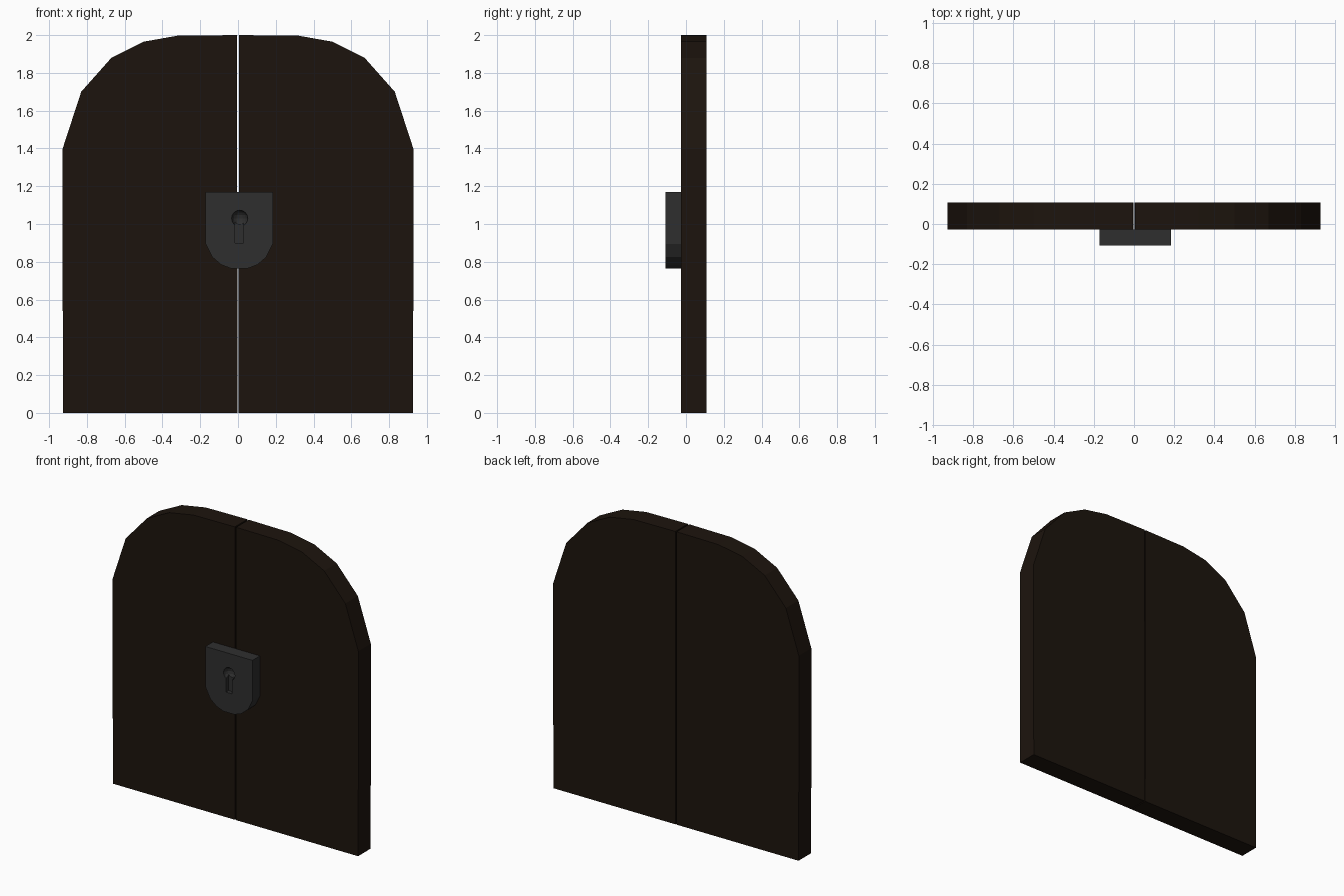
import bpy, bmesh

if "Cube" in bpy.data.objects:
    bpy.data.objects.remove(bpy.data.objects["Cube"])


def material(name, color):
    m = bpy.data.materials.new(name)
    m.diffuse_color = (*color, 1)
    m.use_nodes = True
    m.node_tree.nodes["Principled BSDF"].inputs["Base Color"].default_value = m.diffuse_color
    return m


def slab(name, profile, y0, y1, mat=None):
    """Extrude an x-z outline from y0 to y1."""
    bm = bmesh.new()
    face = bm.faces.new([bm.verts.new((x, y0, z)) for x, z in profile])
    ext = bmesh.ops.extrude_face_region(bm, geom=[face])
    for v in ext["geom"]:
        if isinstance(v, bmesh.types.BMVert):
            v.co.y = y1
    bmesh.ops.recalc_face_normals(bm, faces=bm.faces)
    mesh = bpy.data.meshes.new(name)
    bm.to_mesh(mesh)
    bm.free()
    obj = bpy.data.objects.new(name, mesh)
    bpy.context.collection.objects.link(obj)
    if mat:
        mesh.materials.append(mat)
    return obj


def cut(target, cutter):
    """Carve the cutter out of the target, then discard the cutter."""
    mod = target.modifiers.new("cut", 'BOOLEAN')
    mod.operation = 'DIFFERENCE'
    mod.solver = 'EXACT'
    mod.object = cutter
    bpy.context.view_layer.objects.active = target
    bpy.ops.object.modifier_apply(modifier=mod.name)
    bpy.data.objects.remove(cutter)


wood = material("dark_wood", (0.012, 0.007, 0.004))
iron = material("dark_iron", (0.028, 0.028, 0.028))

# Two arched door leaves with a narrow gap between them
leaf = [(0.003, 0), (0.926, 0), (0.928, 0.6), (0.928, 1.4), (0.83, 1.7),
        (0.67, 1.88), (0.50, 1.965), (0.32, 1.997), (0.005, 2.0)]
for name, s in (("right_door_leaf", 1), ("left_door_leaf", -1)):
    slab(name, [(s * x, z) for x, z in leaf], -0.027, 0.108, wood)

# Lock plate with rounded bottom
cx = 0.007
half = [(0.178, 1.17), (0.178, 0.895), (0.143, 0.825), (0.095, 0.784), (0.042, 0.764)]
plate = [(cx + x, z) for x, z in half] + [(cx - x, z) for x, z in reversed(half)]
lock = slab("lock_plate", plate, -0.108, -0.027, iron)

# Keyhole: round dent above a slot
slot = slab("slot_cutter", [(cx - 0.022, 0.90), (cx + 0.022, 0.90),
                            (cx + 0.022, 1.02), (cx - 0.022, 1.02)], -0.15, -0.08)
cut(lock, slot)
bpy.ops.mesh.primitive_uv_sphere_add(segments=16, ring_count=8, radius=0.043,
                                     location=(cx + 0.002, -0.108, 1.03))
cut(lock, bpy.context.object)
